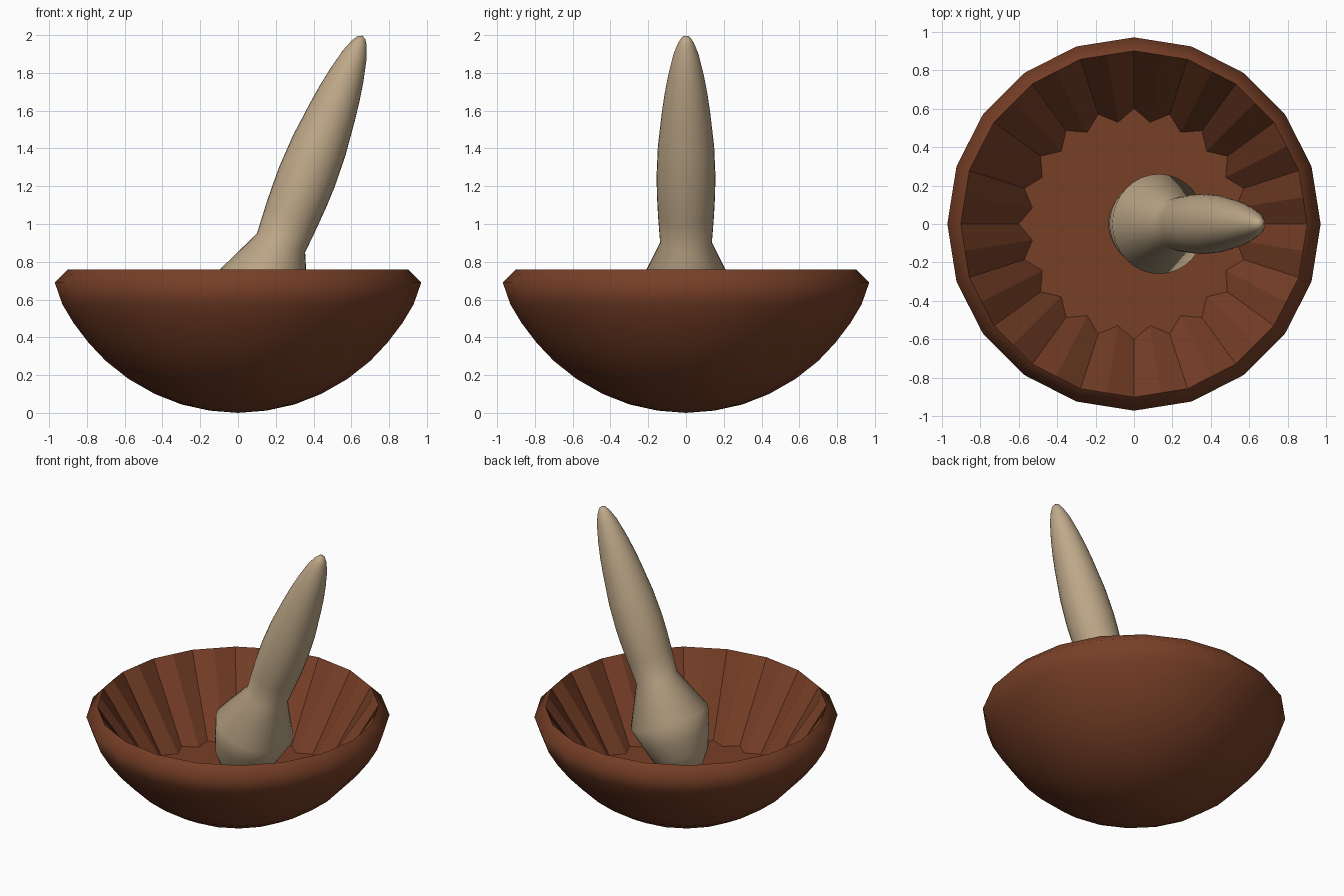
import bpy, bmesh, math
from mathutils import Vector, Matrix

if "Cube" in bpy.data.objects:
    bpy.data.objects.remove(bpy.data.objects["Cube"])


def material(name, color):
    m = bpy.data.materials.new(name)
    m.diffuse_color = (*color, 1)
    m.use_nodes = True
    m.node_tree.nodes["Principled BSDF"].inputs["Base Color"].default_value = m.diffuse_color
    return m


def finish(bm, name, mat):
    bmesh.ops.recalc_face_normals(bm, faces=bm.faces)
    me = bpy.data.meshes.new(name)
    bm.to_mesh(me)
    bm.free()
    me.materials.append(mat)
    ob = bpy.data.objects.new(name, me)
    bpy.context.collection.objects.link(ob)
    return ob


def ring(bm, n, z, radius):
    """Ring of n vertices; radius is a function of the vertex index."""
    return [bm.verts.new((radius(i) * math.cos(math.tau * i / n),
                          radius(i) * math.sin(math.tau * i / n), z)) for i in range(n)]


def bridge(bm, a, b, smooth):
    n = len(a)
    for i in range(n):
        j = (i + 1) % n
        bm.faces.new((a[i], a[j], b[j], b[i])).smooth = smooth


def cap(bm, loop, z):
    """Close a ring with a smooth fan."""
    tip = bm.verts.new((0, 0, z))
    for i in range(len(loop)):
        bm.faces.new((loop[i], loop[(i + 1) % len(loop)], tip)).smooth = True


brown = material("brown clay", (0.185, 0.05, 0.02))
wood = material("pale wood", (0.52, 0.395, 0.25))

# Bowl: 20-sided smooth outside, ribbed flat-shaded inside (40 steps)
N = 40
mid = math.cos(math.pi / 20)          # keeps in-between points on the 20-gon's straight sides


def flat20(r):
    return lambda i: r if i % 2 == 0 else r * mid


bm = bmesh.new()
outer = [(0.15, 0.012), (0.30, 0.045), (0.44, 0.10), (0.58, 0.18), (0.70, 0.275),
         (0.79, 0.37), (0.87, 0.475), (0.93, 0.575), (0.97, 0.69), (0.90, 0.76)]
loops = [ring(bm, N, z, flat20(r)) for r, z in outer]
cap(bm, loops[0], 0.0)
for a, b in zip(loops, loops[1:]):
    bridge(bm, a, b, True)
# star-shaped floor and the ribs running up to the rim
star = ring(bm, N, 0.25, lambda i: 0.60 if i % 2 == 0 else 0.535)
bridge(bm, loops[-1], star, False)
bm.faces.new(star)
for e in bm.edges:
    if any(not f.smooth for f in e.link_faces):
        e.smooth = False
finish(bm, "bowl", brown)

# Pestle: turned profile (radius, distance along axis from the neck), leaning to the right
profile = [(0.115, -0.62), (0.185, -0.52), (0.225, -0.40), (0.26, -0.27), (0.137, 0.0),
           (0.148, 0.15), (0.154, 0.27), (0.156, 0.38), (0.149, 0.55), (0.127, 0.75),
           (0.113, 0.85), (0.095, 0.95), (0.067, 1.07), (0.042, 1.135), (0.022, 1.168)]
bm = bmesh.new()
loops = [ring(bm, 32, t, lambda i, r=r: r) for r, t in profile]
for a, b in zip(loops, loops[1:]):
    bridge(bm, a, b, True)
cap(bm, loops[0], -0.68)
cap(bm, loops[-1], 1.178)
lean = Matrix.Translation(Vector((0.228, 0, 0.90))) @ Matrix.Rotation(math.radians(21.4), 4, 'Y')
bm.transform(lean)
finish(bm, "pestle", wood)
